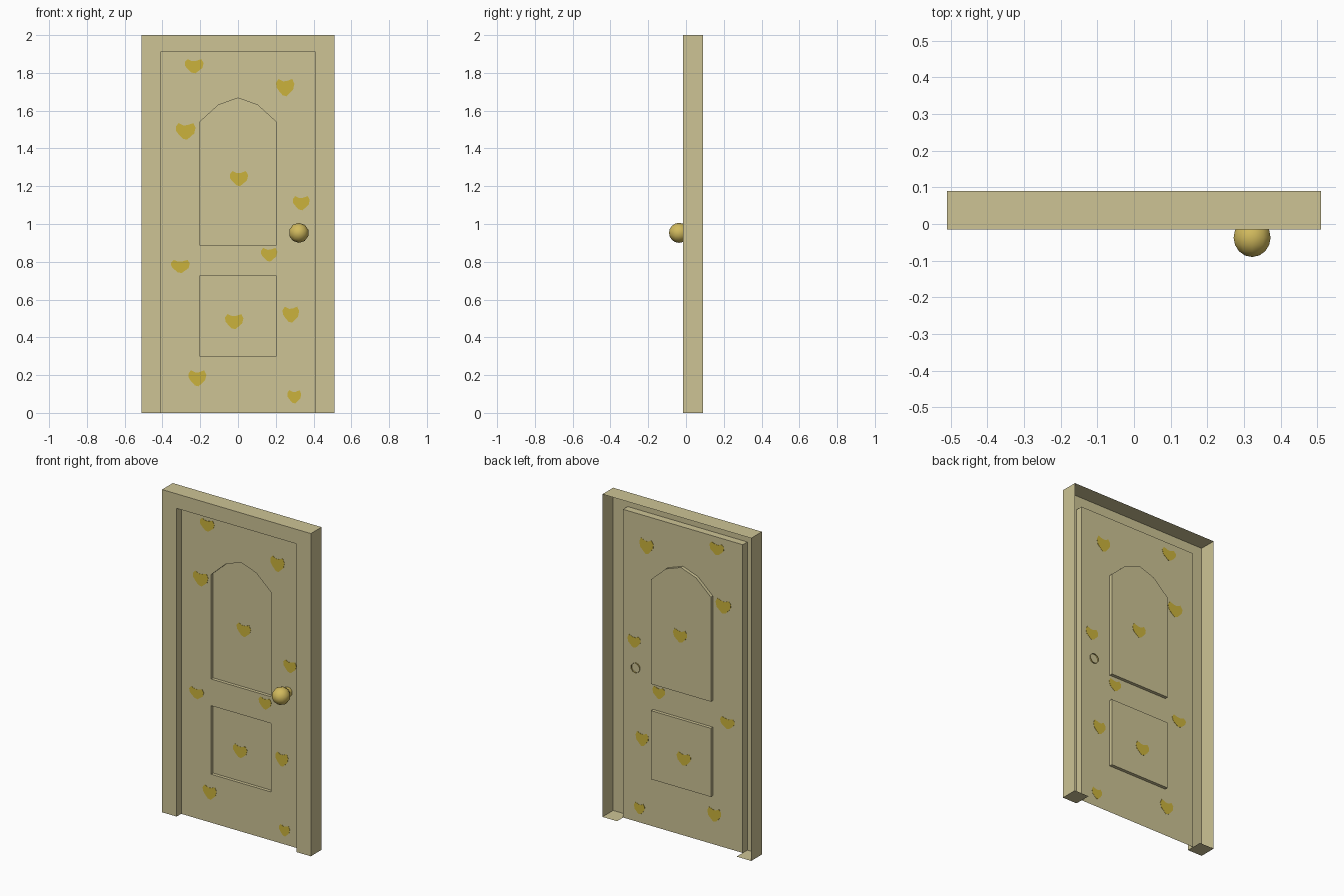
import bpy, bmesh, math
from mathutils import Matrix

if "Cube" in bpy.data.objects:
    bpy.data.objects.remove(bpy.data.objects["Cube"])

FRONT, BACK = -0.015, 0.09      # frame depth
DOOR, PANEL = 0.03, 0.05        # door sheet and recessed panel depth
W, WI, H, HI = 0.51, 0.41, 2.0, 1.91


def material(name, rgb):
    m = bpy.data.materials.new(name)
    m.diffuse_color = (*rgb, 1)
    m.use_nodes = True
    m.node_tree.nodes["Principled BSDF"].inputs["Base Color"].default_value = m.diffuse_color
    return m


tan = material("tan wood", (0.61, 0.55, 0.30))
yellow = material("yellow spots", (0.60, 0.45, 0.045))
brass = material("brass", (0.64, 0.49, 0.11))


def finish(name, bm, mat):
    bmesh.ops.remove_doubles(bm, verts=bm.verts, dist=1e-5)
    me = bpy.data.meshes.new(name)
    bm.to_mesh(me)
    bm.free()
    ob = bpy.data.objects.new(name, me)
    me.materials.append(mat)
    bpy.context.collection.objects.link(ob)
    return ob


def flat(bm, pts, y):
    """Face in the xz plane; counterclockwise points face the front."""
    return bm.faces.new([bm.verts.new((x, y, z)) for x, z in pts])


def wall(bm, pts, y0, y1, closed=False):
    """Strip along a profile, from depth y0 to y1."""
    for a, b in zip(pts, pts[1:] + (pts[:1] if closed else [])):
        bm.faces.new([bm.verts.new(p) for p in (
            (a[0], y0, a[1]), (b[0], y0, b[1]), (b[0], y1, b[1]), (a[0], y1, a[1]))])


def rect(x0, x1, z0, z1):
    return [(x0, z0), (x1, z0), (x1, z1), (x0, z1)]


# Hollow frame, open at the back
bm = bmesh.new()
flat(bm, [(-W, 0), (-WI, 0), (-WI, HI), (WI, HI), (WI, 0), (W, 0), (W, H), (-W, H)], FRONT)
wall(bm, [(-W, 0), (-W, H), (W, H), (W, 0)], FRONT, BACK)
wall(bm, [(WI, 0), (WI, HI), (-WI, HI), (-WI, 0)], FRONT, DOOR)
wall(bm, [(-WI, 0), (-W, 0)], FRONT, BACK)
wall(bm, [(W, 0), (WI, 0)], FRONT, BACK)
finish("door_frame", bm, tan)

# Door sheet around two recessed panels
P = 0.205
lower = rect(-P, P, 0.30, 0.725)
arch = [(P, 1.538), (0.104, 1.63), (0, 1.667), (-0.104, 1.63), (-P, 1.538)]
upper = [(-P, 0.89), (P, 0.89)] + arch
bm = bmesh.new()
flat(bm, rect(-WI, -P, 0, HI), DOOR)
flat(bm, rect(P, WI, 0, HI), DOOR)
flat(bm, rect(-P, P, 0, 0.30), DOOR)
flat(bm, rect(-P, P, 0.725, 0.89), DOOR)
for a, b in zip(arch, arch[1:]):
    flat(bm, [a, (a[0], HI), (b[0], HI), b], DOOR).normal_flip()
for pts in (lower, upper):
    flat(bm, pts, PANEL)
    wall(bm, pts[::-1], DOOR, PANEL, True)
bmesh.ops.recalc_face_normals(bm, faces=bm.faces)
if sum(f.normal.y * f.calc_area() for f in bm.faces) > 0:
    bmesh.ops.reverse_faces(bm, faces=bm.faces)
finish("door", bm, tan)

# Thin spots showing on both sides: x, z, width, height, depth
blob = [(-.5, .28), (-.36, .5), (-.1, .36), (.1, .38), (.38, .5), (.5, .22), (.43, -.12),
        (.24, -.32), (.06, -.5), (-.14, -.44), (-.34, -.2), (-.48, .02)]
spots = [(-.232, 1.835, .10, .075, DOOR), (.25, 1.722, .097, .092, DOOR),
         (-.277, 1.49, .105, .088, DOOR), (.005, 1.24, .097, .08, PANEL),
         (.335, 1.11, .09, .075, DOOR), (.165, .837, .087, .073, DOOR),
         (-.305, .775, .10, .07, DOOR), (.28, .52, .088, .085, DOOR),
         (-.02, .483, .097, .08, PANEL), (-.215, .183, .095, .085, DOOR),
         (.298, .085, .074, .07, DOOR)]
bm = bmesh.new()
for x, z, w, h, y in spots:
    pts = [(x + u * w, z + v * h) for u, v in reversed(blob)]
    flat(bm, pts, y - 0.0015)
    flat(bm, pts[::-1], y + 0.0015)
    wall(bm, pts[::-1], y - 0.0015, y + 0.0015, True)
bmesh.ops.recalc_face_normals(bm, faces=bm.faces)
finish("spots", bm, yellow)

# Knob ball and open stem passing through the door
turn = Matrix.Rotation(math.pi / 2, 4, 'X')
bm = bmesh.new()
bmesh.ops.create_uvsphere(bm, u_segments=10, v_segments=8, radius=0.053,
                          matrix=Matrix.Translation((0.322, -0.037, 0.953)) @ turn)
for f in bm.faces:
    f.smooth = True
finish("knob", bm, brass)

bm = bmesh.new()
bmesh.ops.create_cone(bm, cap_ends=False, segments=10, radius1=0.03, radius2=0.03, depth=0.075,
                      matrix=Matrix.Translation((0.322, 0.0005, 0.953)) @ turn)
for f in bm.faces:
    f.smooth = True
finish("knob_stem", bm, brass)
